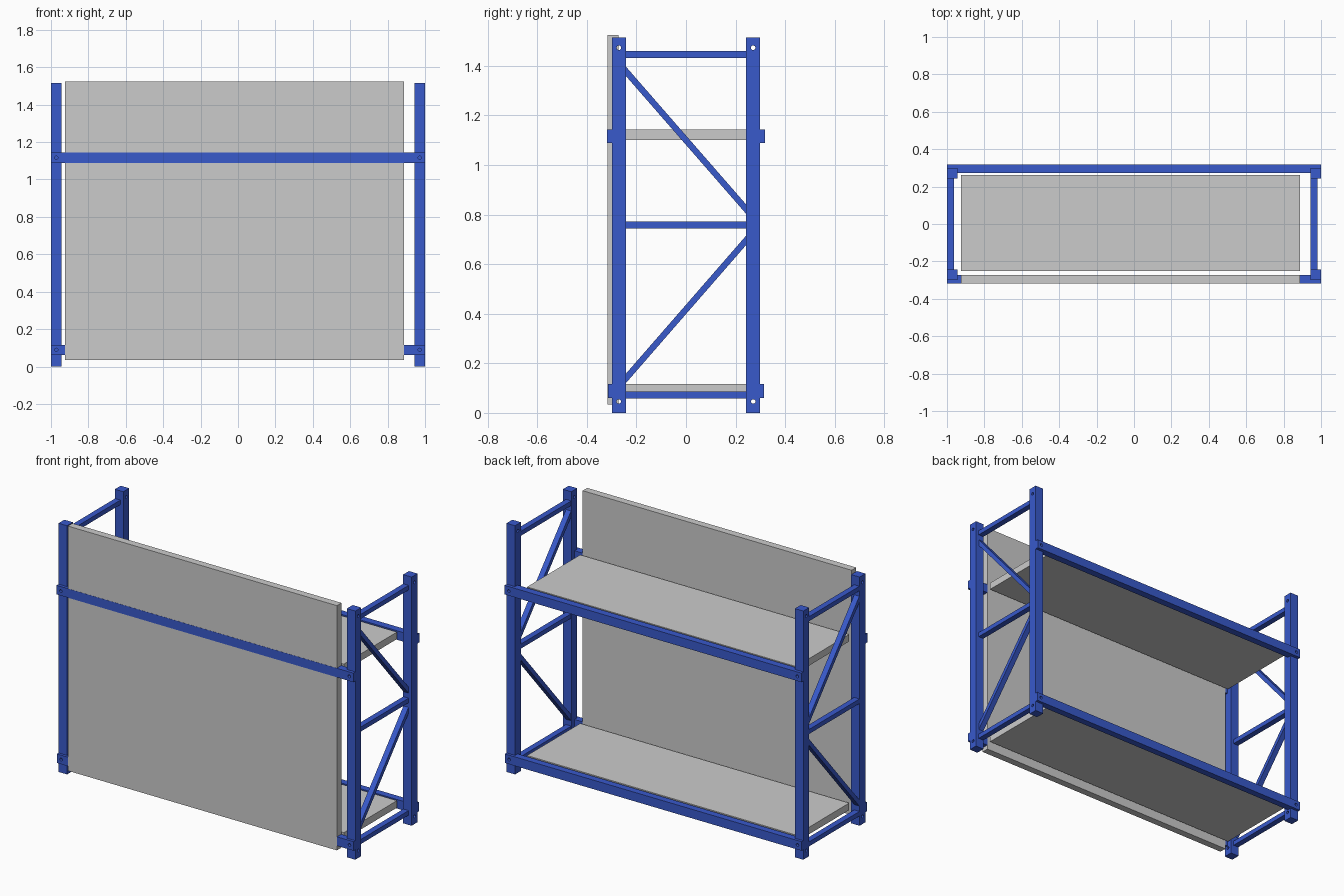
import bpy, bmesh, math
from mathutils import Matrix

if "Cube" in bpy.data.objects:
    bpy.data.objects.remove(bpy.data.objects["Cube"])

blue = bpy.data.materials.new("blue_paint")
blue.diffuse_color = (0.04, 0.10, 0.60, 1)
blue.use_nodes = True
blue.node_tree.nodes["Principled BSDF"].inputs["Base Color"].default_value = blue.diffuse_color


def finish(name, bm, mat=None):
    bmesh.ops.recalc_face_normals(bm, faces=bm.faces)
    me = bpy.data.meshes.new(name)
    bm.to_mesh(me)
    bm.free()
    ob = bpy.data.objects.new(name, me)
    bpy.context.collection.objects.link(ob)
    if mat:
        me.materials.append(mat)
    return ob


def add_box(bm, x0, x1, y0, y1, z0, z1):
    m = Matrix.Translation(((x0 + x1) / 2, (y0 + y1) / 2, (z0 + z1) / 2))
    bmesh.ops.create_cube(bm, size=1, matrix=m @ Matrix.Diagonal((x1 - x0, y1 - y0, z1 - z0, 1)))


def box(name, *dims, mat=None):
    bm = bmesh.new()
    add_box(bm, *dims)
    return finish(name, bm, mat)


def drill(ob, centres, axis, depth):
    # round bolt holes, one cutter per object
    bm = bmesh.new()
    rot = Matrix.Rotation(math.pi / 2, 4, 'Y' if axis == 'X' else 'X')
    for c in centres:
        bmesh.ops.create_cone(bm, cap_ends=True, segments=16, radius1=0.009, radius2=0.009,
                              depth=depth, matrix=Matrix.Translation(c) @ rot)
    cutter = finish("hole_cutter", bm)
    cutter.hide_render = True
    mod = ob.modifiers.new("holes", 'BOOLEAN')
    mod.operation = 'DIFFERENCE'
    mod.solver = 'EXACT'
    mod.object = cutter
    bpy.context.view_layer.objects.active = ob
    bpy.ops.object.modifier_apply(modifier=mod.name)
    bpy.data.objects.remove(cutter)


def diagonal(name, x0, x1, za, zb):
    # slanted brace between the posts, cut vertically at its ends
    bm = bmesh.new()
    y, h = 0.246, 0.019
    vs = [bm.verts.new((x0, *p)) for p in
          ((-y, za - h), (y, zb - h), (y, zb + h), (-y, za + h))]
    f = bm.faces.new(vs)
    r = bmesh.ops.extrude_face_region(bm, geom=[f])
    new = [v for v in r['geom'] if isinstance(v, bmesh.types.BMVert)]
    bmesh.ops.translate(bm, verts=new, vec=(x1 - x0, 0, 0))
    finish(name, bm, blue)


# end frames: the right one repeats the left
for side, x in (("left", -1.0), ("right", 0.943)):
    for end, y in (("front", -0.271), ("back", 0.271)):
        post = box(f"{side}_{end}_post", x, x + 0.057, y - 0.028, y + 0.028, 0, 1.515, mat=blue)
        drill(post, [(x + 0.0285, y, z) for z in (0.046, 1.473)], 'X', 0.2)
    for level, z in (("bottom", 0.073), ("middle", 0.758), ("top", 1.445)):
        box(f"{side}_{level}_brace", x + 0.001, x + 0.037, -0.246, 0.246, z - 0.014, z + 0.014, mat=blue)
    diagonal(f"{side}_upper_diagonal", x + 0.002, x + 0.036, 1.382, 0.818)
    diagonal(f"{side}_lower_diagonal", x + 0.002, x + 0.036, 0.135, 0.70)

# beams: outer face plate bolted to the posts, inner ledge between them
for end, s in (("front", -1), ("back", 1)):
    for level, z0, outer in (("lower", 0.061, 0.3155), ("upper", 1.089, 0.318)):
        ya, yb = sorted((s * 0.299, s * outer))
        plate = box(f"{end}_{level}_beam", -1, 1, ya, yb, z0, z0 + 0.055, mat=blue)
        drill(plate, [(x, s * 0.308, z0 + 0.028) for x in (-0.972, 0.972)], 'Y', 0.1)
        ya, yb = sorted((s * 0.274, s * 0.299))
        box(f"{end}_{level}_ledge", -0.943, 0.943, ya, yb, z0, z0 + 0.055, mat=blue)

# shelves and front panel
for level, z in (("lower", 0.116), ("upper", 1.143)):
    box(f"{level}_shelf", -0.925, 0.888, -0.25, 0.262, z - 0.043, z)
box("front_panel", -0.925, 0.888, -0.317, -0.273, 0.034, 1.525)
